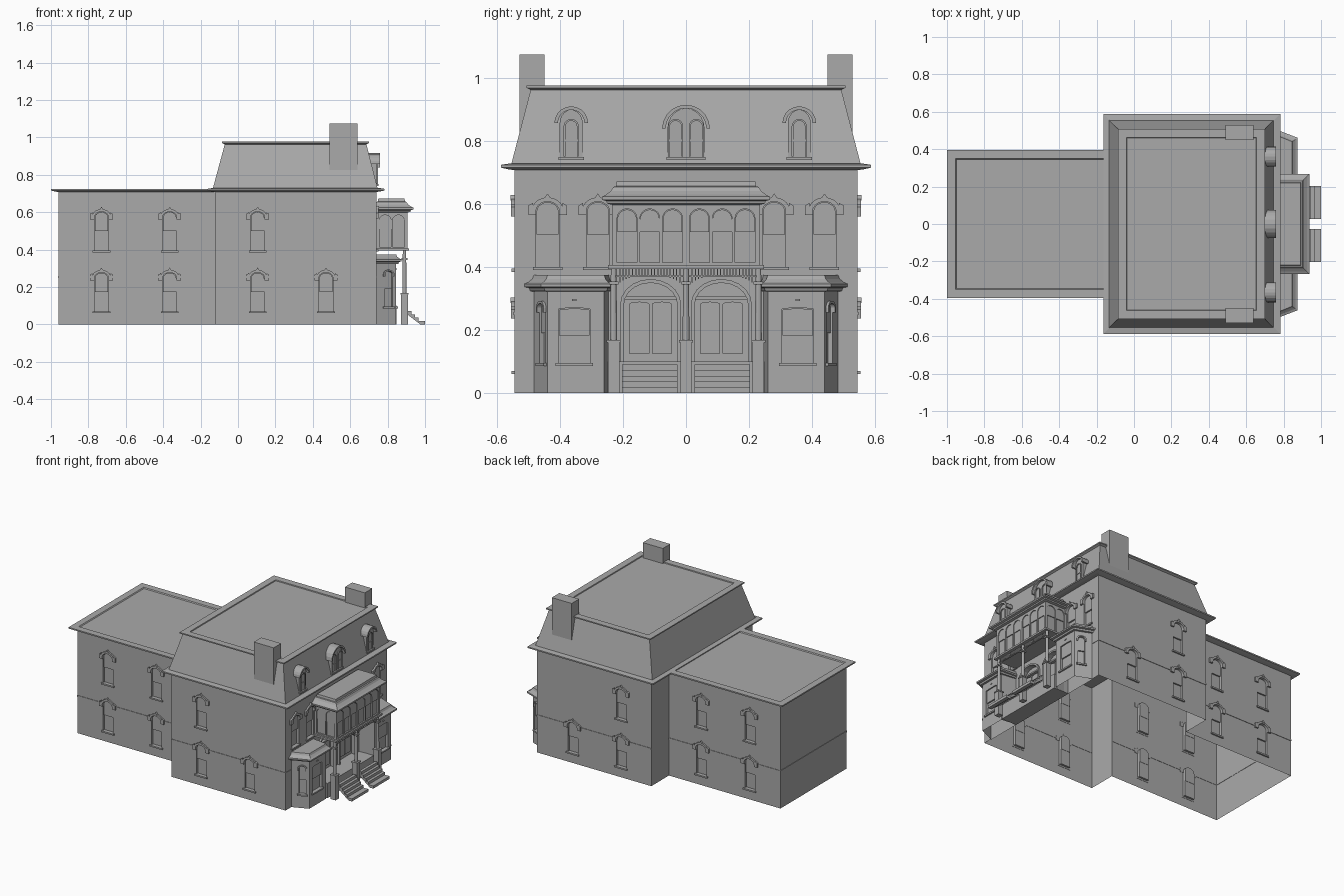
import bpy, bmesh, math
from mathutils import Vector, Matrix

old = bpy.data.objects.get("Cube")
if old:
    bpy.data.objects.remove(old)

GREY = (0.4, 0.4, 0.4, 1)
mat = bpy.data.materials.new("stone_grey")
mat.use_nodes = True
mat.diffuse_color = GREY
mat.node_tree.nodes["Principled BSDF"].inputs["Base Color"].default_value = GREY
FRONT, SIDES = 0, (-90, 90)


def finish(name, bm):
    bmesh.ops.recalc_face_normals(bm, faces=bm.faces)
    me = bpy.data.meshes.new(name)
    bm.to_mesh(me)
    bm.free()
    me.materials.append(mat)
    ob = bpy.data.objects.new(name, me)
    bpy.context.collection.objects.link(ob)
    return ob


def loft(bm, rings):
    """Closed skin through rings of equal length."""
    vs = [[bm.verts.new(p) for p in r] for r in rings]
    n = len(vs[0])
    for a, b in zip(vs, vs[1:]):
        for i in range(n):
            bm.faces.new((a[i], a[(i + 1) % n], b[(i + 1) % n], b[i]))
    bm.faces.new(vs[0])
    bm.faces.new(vs[-1])


def box(bm, x0, x1, y0, y1, z0, z1):
    loft(bm, [rect(x0, x1, y0, y1, z) for z in (z0, z1)])


def rect(x0, x1, y0, y1, z, o=0):
    return [(x0 - o, y0 - o, z), (x1 + o, y0 - o, z), (x1 + o, y1 + o, z), (x0 - o, y1 + o, z)]


def panel(bm, pts, origin, ang, d0, d1):
    """Extrude a wall-plane outline from depth d0 to d1 along the outward direction."""
    a = math.radians(ang)
    n, u = Vector((math.cos(a), math.sin(a), 0)), Vector((-math.sin(a), math.cos(a), 0))
    o = Vector(origin)
    loft(bm, [[o + u * p + Vector((0, 0, q)) + n * d for p, q in pts] for d in (d0, d1)])


def arc(w, h, rise, n=10):
    return [(w / 2 * math.cos(math.pi * i / n), h - rise + rise * math.sin(math.pi * i / n))
            for i in range(n + 1)]


def arch(w, h, rise):
    return [(-w / 2, 0), (w / 2, 0)] + arc(w, h, rise)


def band(w, h, rise, t, leg=0):
    """Arched strip of thickness t, with straight legs."""
    out, inn = arc(w + 2 * t, h + t, rise + t), arc(w, h, rise)
    lo = h - rise - leg
    return [(w / 2 + t, lo)] + out + [(-w / 2 - t, lo), (-w / 2, lo)] + inn[::-1] + [(w / 2, lo)]


def slab(w, h, z=0):
    return [(-w / 2, z), (w / 2, z), (w / 2, z + h), (-w / 2, z + h)]


def carved(name, bm, cut, open_bottom=True):
    """Cut recesses into a solid, then leave it open underneath."""
    ob, cutter = finish(name, bm), finish(name + "_cutter", cut)
    mod = ob.modifiers.new("recesses", 'BOOLEAN')
    mod.operation, mod.solver, mod.object = 'DIFFERENCE', 'EXACT', cutter
    dg = bpy.context.evaluated_depsgraph_get()
    me = bpy.data.meshes.new_from_object(ob.evaluated_get(dg))
    ob.modifiers.clear()
    ob.data = me
    bpy.data.objects.remove(cutter)
    if open_bottom:
        b = bmesh.new()
        b.from_mesh(me)
        floor = [f for f in b.faces if f.normal.z < -0.9 and f.calc_center_median().z < 0.001]
        bmesh.ops.delete(b, geom=floor, context='FACES')
        b.to_mesh(me)
        b.free()


trim, sashes = bmesh.new(), bmesh.new()


def window(cut, pos, ang, w, h, rise, hood=True):
    """Recess with a flush upper sash, a sill and an eared hood."""
    panel(cut, arch(w, h, rise), pos, ang, -0.016, 0.02)
    top = [(p, max(q, h * 0.5)) for p, q in arch(w - 0.004, h - 0.002, rise)]
    panel(sashes, top, pos, ang, -0.018, -0.006)
    panel(trim, slab(w + 0.02, 0.01, -0.01), pos, ang, -0.002, 0.01)
    if hood:
        panel(trim, band(w, h, rise, 0.014, 0.012), pos, ang, -0.002, 0.011)
        for s in (-1, 1):
            ear = [(s * (w / 2 + p), h + q) for p, q in
                   ((0.01, -0.042), (0.024, -0.042), (0.024, -0.012), (0.01, -0.004))]
            panel(trim, ear, pos, ang, -0.002, 0.011)
        panel(trim, [(-0.012, h + 0.008), (0.012, h + 0.008), (0, h + 0.026)], pos, ang, -0.002, 0.013)


# Main walls and rear wing
walls, cut = bmesh.new(), bmesh.new()
foot = [(-0.96, -0.355), (-0.12, -0.355), (-0.12, -0.545), (0.74, -0.545),
        (0.74, 0.545), (-0.12, 0.545), (-0.12, 0.355), (-0.96, 0.355)]
loft(walls, [[(x, y, z) for x, y in foot] for z in (0, 0.718)])
for ang in SIDES:
    s = math.copysign(1, ang)
    for x, floors in ((-0.73, 2), (-0.365, 2), (0.105, 2), (0.47, 1)):
        y = 0.355 if x < -0.12 else 0.545
        for z in (0.07, 0.395)[:floors]:
            window(cut, (x, s * y, z), ang, 0.075, 0.208, 0.03)
    # String course broken at the window hoods
    for y, xs in ((0.355, (-0.963, -0.79, -0.67, -0.425, -0.305, -0.12)),
                  (0.545, (-0.12, 0.045, 0.165, 0.41, 0.53, 0.743))):
        for a, b in zip(xs[::2], xs[1::2]):
            box(trim, a, b, *sorted((s * (y - 0.002), s * (y + 0.003))), 0.247, 0.258)
    box(trim, 0.738, 0.743, *sorted((s * 0.485, s * 0.548)), 0.247, 0.258)
    for y in (0.28, 0.44):
        window(cut, (0.74, s * y, 0.4), FRONT, 0.074, 0.208, 0.03)
    # Arched double doorway
    door = (0.74, s * 0.1125, 0.1)
    panel(cut, arch(0.17, 0.25, 0.07), door, FRONT, -0.025, 0.02)
    panel(trim, band(0.17, 0.25, 0.07, 0.012, 0.18), door, FRONT, -0.002, 0.012)
    for t in (-1, 1):
        leaf = (0.74, door[1] + t * 0.036, 0.125)
        panel(sashes, arch(0.064, 0.165, 0.008), leaf, FRONT, -0.027, -0.015)
    panel(trim, slab(0.17, 0.01, 0.197), door, FRONT, -0.027, -0.005)
box(trim, -0.963, -0.958, -0.358, 0.358, 0.247, 0.258)
carved("walls", walls, cut)

# Flanking bays with flared roofs
for s, label in ((1, "left"), (-1, "right")):
    def bay(z, o=0):
        return [(0.735, s * (0.485 + o), z), (0.845 + o, s * (0.44 + o * 0.7), z),
                (0.845 + o, s * (0.26 - o * 0.7), z), (0.735, s * (0.245 - o * 0.4), z)]
    bm, cut = bmesh.new(), bmesh.new()
    loft(bm, [bay(0), bay(0.335)])
    window(cut, (0.845, s * 0.355, 0.095), FRONT, 0.1, 0.175, 0.004, False)
    window(cut, (0.805, s * 0.457, 0.095), s * 66.8, 0.045, 0.19, 0.015, False)
    panel(trim, band(0.045, 0.19, 0.015, 0.008, 0.015), (0.805, s * 0.457, 0.095), s * 66.8, -0.002, 0.008)
    panel(trim, slab(0.014, 0.006, 0.198), (0.845, s * 0.355, 0.095), FRONT, -0.001, 0.005)
    carved(label + "_bay", bm, cut)
    bm = bmesh.new()
    loft(bm, [bay(z, o) for z, o in ((0.322, 0.0), (0.324, 0.012), (0.334, 0.016), (0.337, 0.03),
                                     (0.347, 0.03), (0.352, 0.018), (0.362, 0.006), (0.375, 0.0))])
    finish(label + "_bay_roof", bm)

# Eaves, mansard and flat roofs with sunken panels
wing, main = (-0.96, -0.13, -0.355, 0.355), (-0.12, 0.74, -0.545, 0.545)
bm = bmesh.new()
loft(bm, [rect(*wing, z, o) for z, o in ((0.708, 0.0), (0.711, 0.02), (0.716, 0.04), (0.725, 0.04),
                                         (0.725, -0.005), (0.719, -0.01))])
finish("wing_roof", bm)
bm = bmesh.new()
loft(bm, [rect(*main, z, o) for z, o in ((0.708, 0.0), (0.711, 0.02), (0.716, 0.043), (0.725, 0.043),
                                         (0.73, 0.012))])
finish("main_eaves", bm)
bm = bmesh.new()
loft(bm, [rect(-0.135, 0.747, -0.556, 0.556, 0.725), rect(-0.07, 0.686, -0.493, 0.493, 0.966)])
finish("mansard_roof", bm)
bm = bmesh.new()
cap = (-0.085, 0.7, -0.507, 0.507)
loft(bm, [rect(*cap, z, o) for z, o in ((0.962, -0.015), (0.97, 0), (0.978, 0),
                                        (0.978, -0.045), (0.972, -0.047))])
finish("roof_cap", bm)

# Chimneys
bm = bmesh.new()
for y0, y1 in ((-0.53, -0.45), (0.45, 0.53)):
    box(bm, 0.49, 0.64, y0, y1, 0.79, 1.075)
finish("chimneys", bm)

# Dormers
bm = bmesh.new()
for y, w, h in ((-0.365, 0.085, 0.16), (0, 0.13, 0.165), (0.36, 0.085, 0.16)):
    pos, r = (0.742, y, 0.74), w / 2
    panel(bm, arch(w - 0.012, h, r), pos, FRONT, -0.07, 0)
    panel(bm, band(w, h, r, 0.011), pos, FRONT, -0.07, 0.018)
    panel(bm, slab(w - 0.005, 0.01), pos, FRONT, -0.03, 0.01)
    for c in ((-0.033, 0.033) if y == 0 else (0,)):
        q = (0.742, y + c, 0.75)
        panel(bm, band(0.036, 0.115, 0.018, 0.006, 0.095), q, FRONT, -0.01, 0.006)
        panel(bm, slab(0.036, 0.006, 0.05), q, FRONT, -0.01, 0.004)
finish("dormers", bm)

# Enclosed balcony above the porch
bm, cut = bmesh.new(), bmesh.new()
box(bm, 0.735, 0.905, -0.235, 0.235, 0.4, 0.612)
spots = [((0.905, y * s, 0.415), FRONT) for y in (0.0425, 0.115, 0.1875) for s in (-1, 1)]
spots += [((x, 0.235 * a / 90, 0.415), a) for x in (0.787, 0.858) for a in SIDES]
for pos, ang in spots:
    panel(cut, arch(0.063, 0.17, 0.03), pos, ang, -0.01, 0.02)
    panel(sashes, [(p, max(q, 0.096)) for p, q in arch(0.061, 0.168, 0.03)], pos, ang, -0.012, -0.004)
carved("balcony", bm, cut, False)
bm = bmesh.new()
box(bm, 0.735, 0.915, -0.248, 0.248, 0.394, 0.406)
finish("balcony_floor", bm)
bm = bmesh.new()
loft(bm, [rect(0.735, 0.905, -0.235, 0.235, z, o) for z, o in
          ((0.598, 0.0), (0.602, 0.016), (0.61, 0.018), (0.614, 0.032), (0.624, 0.032), (0.63, 0.02),
           (0.642, 0.004), (0.655, -0.004), (0.657, -0.012), (0.672, -0.015))])
finish("balcony_roof", bm)

# Porch floor, posts and hanging frieze
bm = bmesh.new()
box(bm, 0.735, 0.848, -0.25, 0.25, 0.0, 0.1)
finish("porch_floor", bm)
bm = bmesh.new()
for y in (-0.23, 0, 0.23):
    box(bm, 0.872, 0.908, y - 0.018, y + 0.018, 0, 0.16)
    box(bm, 0.868, 0.912, y - 0.022, y + 0.022, 0.16, 0.168)
    bmesh.ops.create_cone(bm, cap_ends=True, segments=12, radius1=0.011, radius2=0.009, depth=0.23,
                          matrix=Matrix.Translation((0.89, y, 0.281)))
    box(bm, 0.875, 0.905, y - 0.015, y + 0.015, 0.345, 0.354)
finish("porch_posts", bm)
bm = bmesh.new()
for s in (-1, 1):
    for i in range(20):
        t = i / 19
        y, drop = s * (0.02 + 0.19 * t), 0.022 + 0.022 * abs(2 * t - 1) ** 3
        box(bm, 0.887, 0.893, y - 0.002, y + 0.002, 0.395 - drop, 0.395)
    box(bm, 0.884, 0.896, *sorted((s * 0.01, s * 0.225)), 0.368, 0.373)
finish("porch_frieze", bm)

# Twin stairs
bm = bmesh.new()
steps = 5
prof = [(0.89, 0.09)]
for i in range(steps):
    x, z = 0.91 + 0.018 * i, 0.09 - 0.018 * i
    prof += [(x, z), (x, z - 0.018)]
prof += [(1.0, 0.0), (0.98, 0.0), (0.89, 0.07)]
prof.remove((1.0, 0.0))
prof[-3] = (0.982, 0.018)
prof[-2:] = [(1.0, 0.018), (1.0, 0.0), (0.975, 0.0), (0.89, 0.065)]
for y in (-0.115, 0.115):
    panel(bm, prof, (0, y, 0), -90, -0.088, 0.088)
finish("front_stairs", bm)

finish("window_sashes", sashes)
finish("window_trim", trim)
